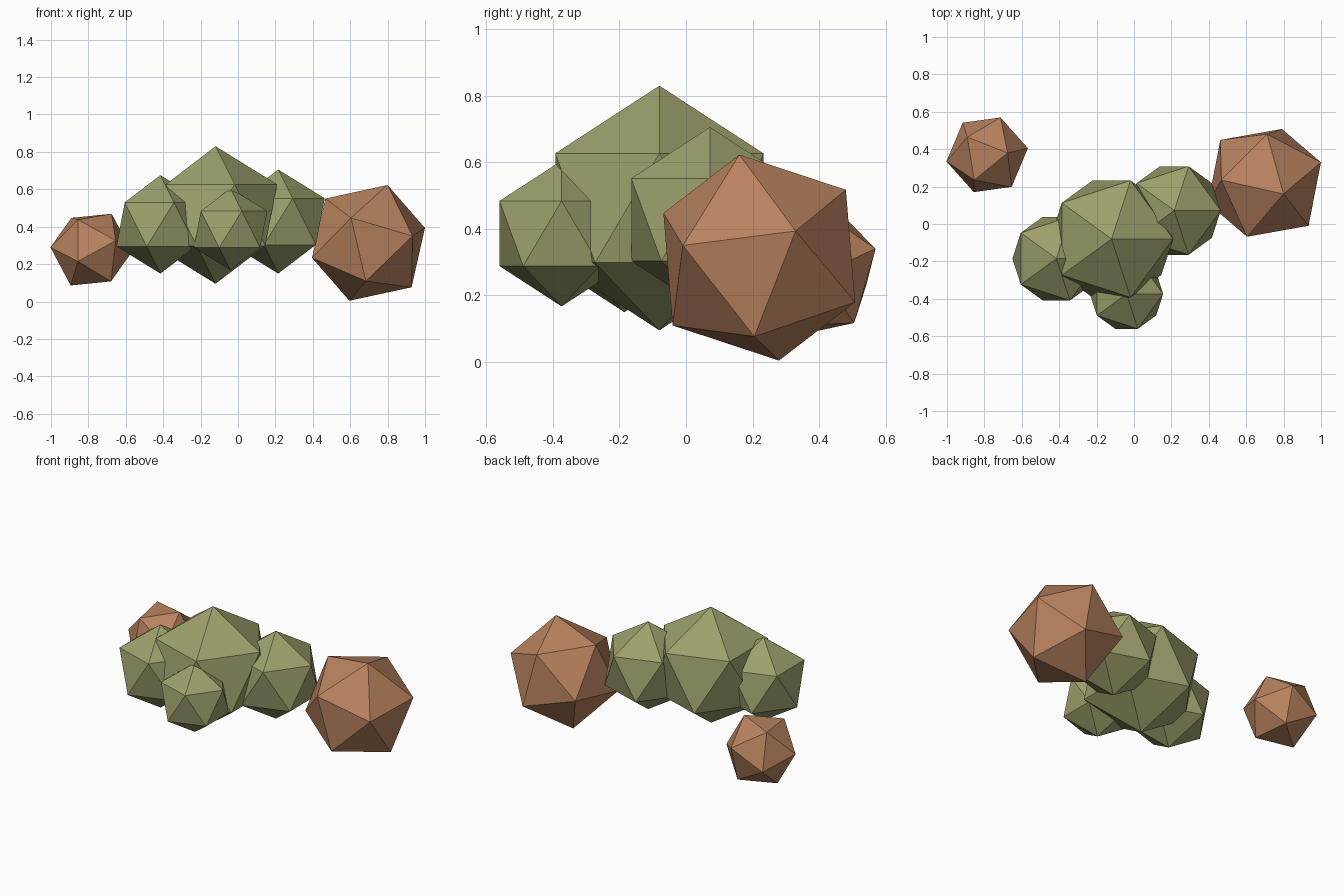
import bpy
from mathutils import Matrix, Vector

if "Cube" in bpy.data.objects:
    bpy.data.objects.remove(bpy.data.objects["Cube"])


def material(name, rgb):
    mat = bpy.data.materials.new(name)
    mat.diffuse_color = (*rgb, 1.0)
    mat.use_nodes = True
    mat.node_tree.nodes["Principled BSDF"].inputs["Base Color"].default_value = mat.diffuse_color
    return mat


LEAF = material("olive_green", (0.34, 0.35, 0.15))
CLAY = material("clay_brown", (0.48, 0.225, 0.113))


def faceted_ball(name, centre, radius, mat, axis=(0, 0, 1), side=(1, 0, 0)):
    """Twenty-sided ball; one corner points along axis, the next leans to side."""
    z = Vector(axis).normalized()
    x = Vector(side)
    x = (x - z * x.dot(z)).normalized()
    y = z.cross(x)
    turn = Matrix((x, y, z)).transposed().to_4x4()
    bpy.ops.mesh.primitive_ico_sphere_add(subdivisions=1, radius=radius)
    obj = bpy.context.object
    obj.name = name
    obj.matrix_world = Matrix.Translation(centre) @ turn
    obj.data.materials.append(mat)
    return obj


# Bush: a cluster of upright overlapping clumps
faceted_ball("bush_main_clump", (-0.12, -0.08, 0.4625), 0.3675, LEAF)
faceted_ball("bush_right_clump", (0.215, 0.072, 0.4275), 0.278, LEAF)
faceted_ball("bush_left_clump", (-0.415, -0.185, 0.4125), 0.263, LEAF)
faceted_ball("bush_front_clump", (-0.04, -0.374, 0.386), 0.219, LEAF)

# Tumbled boulders on either side
faceted_ball("large_boulder", (0.6975, 0.22, 0.3135), 0.331, CLAY,
             axis=(0.103, -0.06, 0.3125), side=(-0.0925, -0.2875, 0.135))
faceted_ball("small_boulder", (-0.785, 0.37, 0.2775), 0.221, CLAY,
             axis=(0.11, 0.01, 0.1925), side=(0.215, 0.035, -0.0125))
